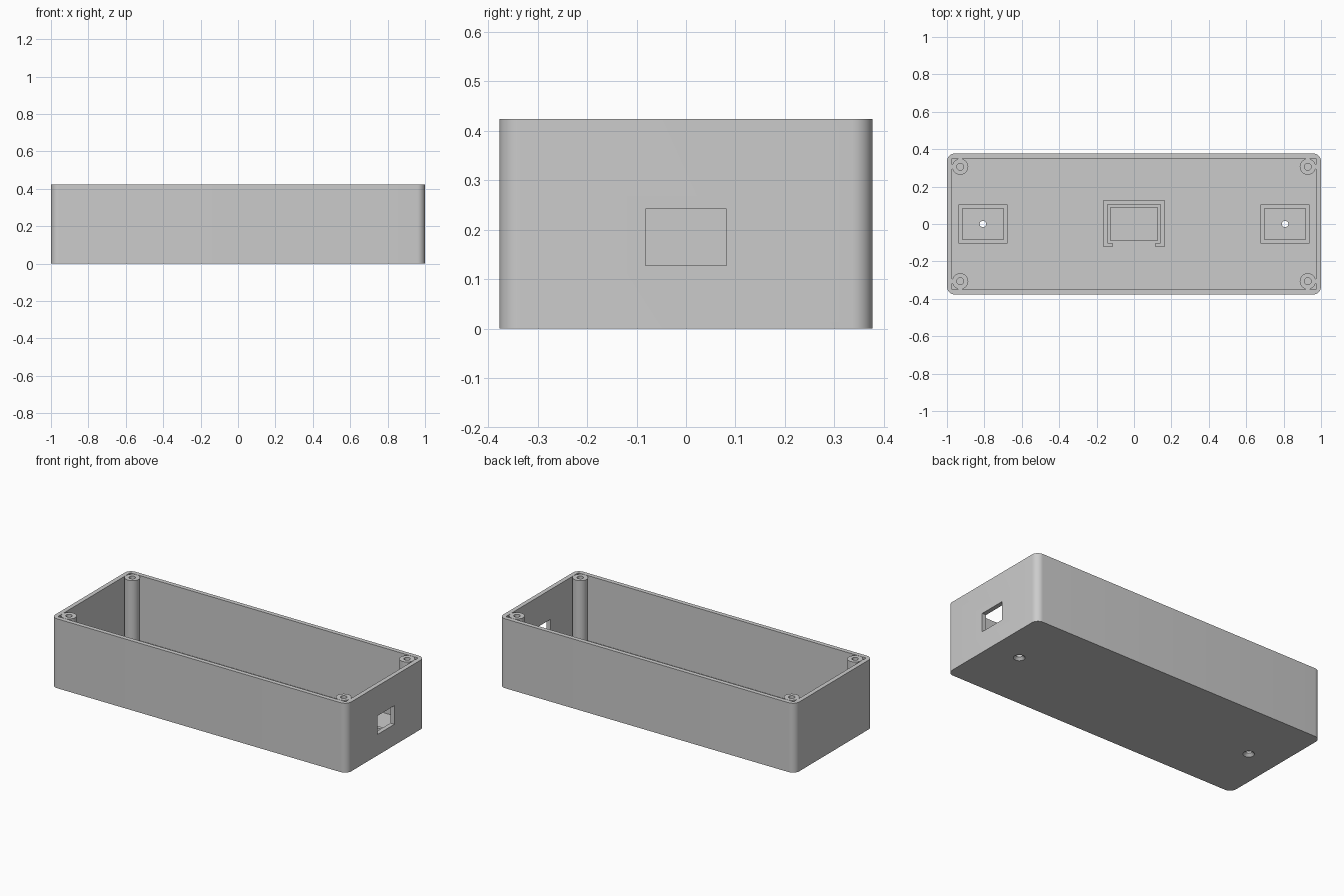
import bpy
import bmesh
import math

old = bpy.data.objects.get("Cube")
if old:
    bpy.data.objects.remove(old, do_unlink=True)

# Overall dimensions
LENGTH, WIDTH, HEIGHT = 2.0, 0.754, 0.424
WALL, FLOOR, CORNER = 0.027, 0.027, 0.042
POST_X, POST_Y, POST_R, PILOT_R = 0.929, 0.306, 0.043, 0.018

plastic = bpy.data.materials.new("grey plastic")
plastic.use_nodes = True
GREY = (0.6, 0.6, 0.6, 1)
plastic.diffuse_color = GREY
plastic.node_tree.nodes["Principled BSDF"].inputs["Base Color"].default_value = GREY


def finish(name, bm):
    bmesh.ops.recalc_face_normals(bm, faces=bm.faces)
    mesh = bpy.data.meshes.new(name)
    bm.to_mesh(mesh)
    bm.free()
    mesh.materials.append(plastic)
    obj = bpy.data.objects.new(name, mesh)
    bpy.context.collection.objects.link(obj)
    return obj


def prism(name, outline, z0, z1):
    """Extrude a plan outline from z0 up to z1."""
    bm = bmesh.new()
    face = bm.faces.new([bm.verts.new((x, y, z0)) for x, y in outline])
    top = bmesh.ops.extrude_face_region(bm, geom=[face])["geom"]
    verts = [v for v in top if isinstance(v, bmesh.types.BMVert)]
    bmesh.ops.translate(bm, verts=verts, vec=(0, 0, z1 - z0))
    return finish(name, bm)


def rect(x0, x1, y0, y1):
    return [(x0, y0), (x1, y0), (x1, y1), (x0, y1)]


def centred(cx, half_x, half_y):
    return rect(cx - half_x, cx + half_x, -half_y, half_y)


def rounded_rect(hx, hy, r, steps=10):
    pts = []
    for i, (sx, sy) in enumerate([(1, 1), (-1, 1), (-1, -1), (1, -1)]):
        for k in range(steps + 1):
            a = (i + k / steps) * math.pi / 2
            pts.append((sx * (hx - r) + r * math.cos(a), sy * (hy - r) + r * math.sin(a)))
    return pts


def cone(name, x, y, z0, z1, r0, r1, sides=40):
    bm = bmesh.new()
    bmesh.ops.create_cone(bm, cap_ends=True, segments=sides, radius1=r0, radius2=r1, depth=z1 - z0)
    bmesh.ops.translate(bm, verts=bm.verts, vec=(x, y, (z0 + z1) / 2))
    return finish(name, bm)


def select(obj):
    bpy.ops.object.select_all(action="DESELECT")
    obj.select_set(True)
    bpy.context.view_layer.objects.active = obj


def cut(target, cutter):
    """Subtract the cutter, then discard it."""
    cutter.hide_render = True
    select(target)
    mod = target.modifiers.new("cut", "BOOLEAN")
    mod.operation, mod.solver, mod.object = "DIFFERENCE", "EXACT", cutter
    bpy.ops.object.modifier_apply(modifier=mod.name)
    bpy.data.objects.remove(cutter, do_unlink=True)


def smooth(obj):
    select(obj)
    bpy.ops.object.shade_smooth_by_angle(angle=math.radians(30))


# Open tray with rounded outer corners and square inner corners
tray = prism("enclosure_tray", rounded_rect(LENGTH / 2, WIDTH / 2, CORNER), 0, HEIGHT)
cut(tray, prism("cavity", centred(0, LENGTH / 2 - WALL, WIDTH / 2 - WALL), FLOOR, HEIGHT + 0.1))

# Port opening in the left end wall
cut(tray, prism("port", rect(0.95, 1.05, -0.082, 0.082), 0.128, 0.242))

# Countersunk mounting holes through the floor
for x in (-0.808, 0.808):
    cut(tray, cone("screw_hole", x, 0, -0.02, 0.06, 0.017, 0.017))
    cut(tray, cone("countersink", x, 0, -0.002, 0.015, 0.034, 0.017))
smooth(tray)

# Corner screw posts with small webs tying them to the walls
for sx, end in ((-1, "right"), (1, "left")):
    for sy, side in ((-1, "front"), (1, "back")):
        x, y = sx * POST_X, sy * POST_Y
        label = f"{side}_{end}"
        post = cone("screw_post_" + label, x, y, FLOOR - 0.005, HEIGHT, POST_R, POST_R)
        cut(post, cone("pilot_hole", x, y, FLOOR, HEIGHT + 0.1, PILOT_R, PILOT_R))
        smooth(post)
        near, far, half = 0.032, 0.046, 0.012
        xs = sorted((x + sx * near, x + sx * far))
        ys = sorted((y + sy * near, y + sy * far))
        prism("post_end_web_" + label, rect(*xs, y - half, y + half), FLOOR - 0.005, HEIGHT - 0.001)
        prism("post_side_web_" + label, rect(x - half, x + half, *ys), FLOOR - 0.005, HEIGHT - 0.001)

# Rectangular frames around the mounting holes
for x, end in ((-0.808, "right"), (0.808, "left")):
    frame = prism("mount_frame_" + end, centred(x, 0.131, 0.104), FLOOR - 0.005, 0.075)
    cut(frame, prism("frame_opening", centred(x, 0.11, 0.083), 0, 0.2))

# Central bracket: a U-shaped rib with inward hooks, open at the front
half_w, inner, back, front, hook = 0.163, 0.141, 0.127, -0.124, 0.115
right_half = [(hook, front), (half_w, front), (half_w, back)]
right_inner = [(inner, back - 0.023), (inner, front + 0.022), (hook, front + 0.022)]
mirror = lambda pts: [(-x, y) for x, y in reversed(pts)]
outline = right_half + mirror(right_half) + mirror(right_inner) + right_inner
prism("board_bracket", outline, FLOOR - 0.005, 0.075)

# Low pad inside the bracket
prism("board_pad", centred(0, 0.128, 0.088), FLOOR - 0.005, 0.04)
